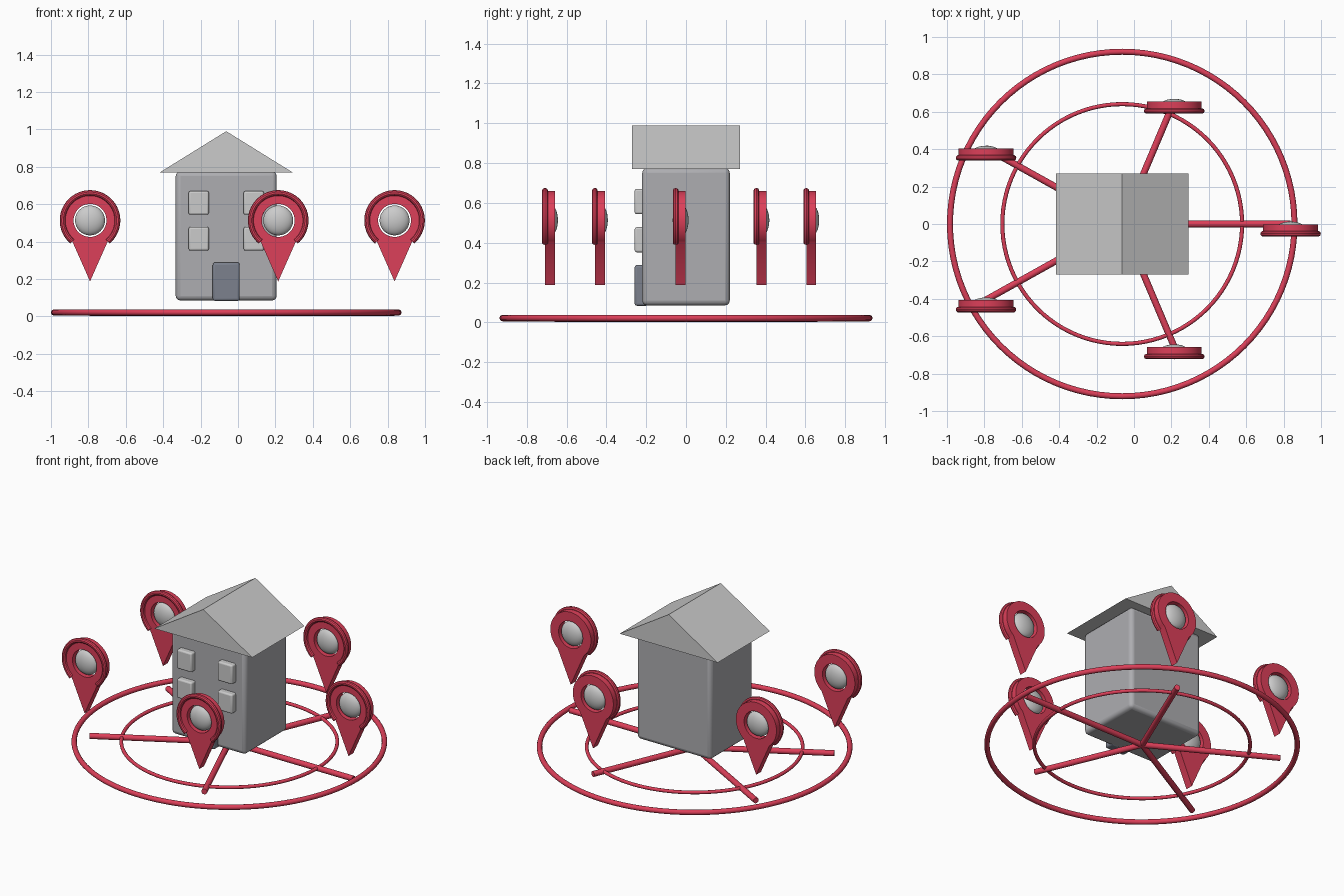
import bpy, math
from math import cos, sin, pi, radians

if "Cube" in bpy.data.objects:
    bpy.data.objects.remove(bpy.data.objects["Cube"])

CX = -0.063                      # shared centre of house and rings


def material(name, rgb):
    m = bpy.data.materials.new(name)
    m.diffuse_color = (*rgb, 1)
    m.use_nodes = True
    m.node_tree.nodes["Principled BSDF"].inputs["Base Color"].default_value = m.diffuse_color
    return m


RED = material("red", (0.72, 0.05, 0.10))
DARK = material("dark_slate", (0.20, 0.22, 0.27))
MID = material("mid_grey", (0.42, 0.42, 0.44))


def finish(name, mat=None, smooth=True):
    o = bpy.context.object
    o.name = name
    if mat:
        o.data.materials.append(mat)
    if smooth:
        bpy.ops.object.shade_smooth_by_angle(angle=radians(35))
    return o


def box(name, lo, hi, bevel, mat=None):
    mid = [(a + b) / 2 for a, b in zip(lo, hi)]
    bpy.ops.mesh.primitive_cube_add(size=1, location=mid)
    o = bpy.context.object
    o.scale = [b - a for a, b in zip(lo, hi)]
    bpy.ops.object.transform_apply(location=False, rotation=False, scale=True)
    b = o.modifiers.new("bevel", "BEVEL")
    b.width, b.segments = bevel, 3
    return finish(name, mat)


def curve_mesh(name, splines, mat, cyclic=True, **settings):
    """Poly curve in the local xy plane, stood up to face -y, turned into a mesh."""
    c = bpy.data.curves.new(name, "CURVE")
    for key, value in settings.items():
        setattr(c, key, value)
    for pts in splines:
        s = c.splines.new("POLY")
        s.points.add(len(pts) - 1)
        for p, (x, y) in zip(s.points, pts):
            p.co = (x, y, 0, 1)
        s.use_cyclic_u = cyclic
    o = bpy.data.objects.new(name, c)
    bpy.context.collection.objects.link(o)
    bpy.ops.object.select_all(action="DESELECT")
    o.select_set(True)
    bpy.context.view_layer.objects.active = o
    o.rotation_euler.x = pi / 2
    bpy.ops.object.convert(target="MESH")
    return finish(name, mat)


def arc(r, a0, a1, n):
    return [(r * cos(radians(a0 + (a1 - a0) * i / n)),
             r * sin(radians(a0 + (a1 - a0) * i / n))) for i in range(n + 1)]


# House body, door and windows
box("house_body", (CX - 0.27, -0.22, 0.085), (CX + 0.27, 0.22, 0.775), 0.025, MID)
box("door", (CX - 0.072, -0.258, 0.083), (CX + 0.072, -0.19, 0.288), 0.012, DARK)
for sx in (-1, 1):
    for z in (0.415, 0.607):
        x = CX + sx * 0.147
        box("window", (x - 0.054, -0.258, z - 0.063), (x + 0.054, -0.19, z + 0.063), 0.01)

# Gable roof prism
verts = [(CX + x, y, z) for y in (-0.27, 0.27)
         for x, z in ((-0.355, 0.77), (0.355, 0.77), (0, 0.99))]
faces = [(0, 1, 2), (5, 4, 3), (0, 3, 4, 1), (1, 4, 5, 2), (2, 5, 3, 0)]
mesh = bpy.data.meshes.new("roof")
mesh.from_pydata(verts, [], faces)
bpy.context.collection.objects.link(bpy.data.objects.new("roof", mesh))

# Ground rings
for name, major, minor in (("outer_ring", 0.921, 0.016), ("inner_ring", 0.641, 0.011)):
    bpy.ops.mesh.primitive_torus_add(major_radius=major, minor_radius=minor,
                                     major_segments=96, minor_segments=12,
                                     location=(CX, 0, 0.021))
    finish(name, RED)

# Master pin parts: pierced teardrop plate, rim tube and flattened ball
head = arc(0.147, -50, 230, 48)
plate = curve_mesh("pin_plate", [head + [(0, -0.326)], arc(0.088, 0, 352.5, 47)], RED,
                   dimensions="2D", fill_mode="BOTH", extrude=0.025)
rim = curve_mesh("pin_rim", [head], RED, cyclic=False, dimensions="3D",
                 bevel_depth=0.015, bevel_resolution=3, use_fill_caps=True)
bpy.ops.mesh.primitive_uv_sphere_add(segments=32, ring_count=16, radius=0.08)
ball = finish("pin_ball")
ball.scale.y = 0.5

# Five spokes, each with a pin floating over its end, laid out on an ellipse
for i in range(5):
    a = i * 2 * pi / 5
    dx, dy = 0.9 * cos(a), 0.69 * sin(a)
    bpy.ops.mesh.primitive_cylinder_add(vertices=16, radius=0.018, depth=math.hypot(dx, dy),
                                        location=(CX + dx / 2, dy / 2, 0.019),
                                        rotation=(0, pi / 2, math.atan2(dy, dx)))
    finish("spoke", RED)
    for part, off in ((plate, -0.027), (rim, -0.052), (ball, -0.027)):
        o = part if i == 0 else part.copy()
        if i:
            bpy.context.collection.objects.link(o)
        o.location = (CX + dx, dy + off, 0.513)
